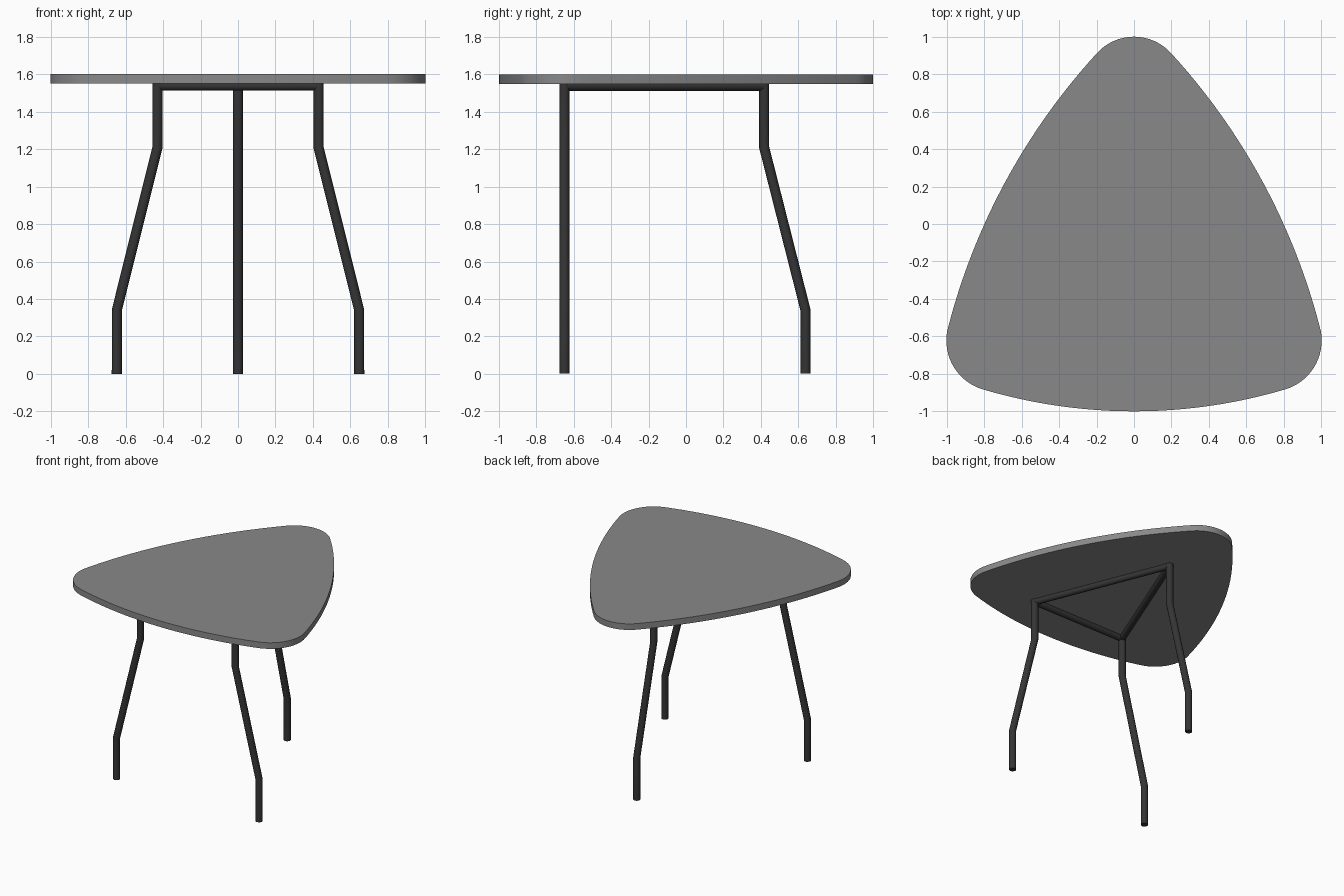
import bpy, bmesh, math
from mathutils import Vector

if "Cube" in bpy.data.objects:
    bpy.data.objects.remove(bpy.data.objects["Cube"])


def material(name, grey):
    m = bpy.data.materials.new(name)
    m.diffuse_color = (grey, grey, grey, 1)
    m.use_nodes = True
    m.node_tree.nodes["Principled BSDF"].inputs["Base Color"].default_value = m.diffuse_color
    return m


top_mat = material("grey_top", 0.25)
frame_mat = material("dark_metal", 0.035)


def arc(a, m, b, n):
    """Points on the circle from a through m to b, without b."""
    a, m, b = Vector(a), Vector(m), Vector(b)
    d = 2 * (a.x * (m.y - b.y) + m.x * (b.y - a.y) + b.x * (a.y - m.y))
    sa, sm, sb = a.dot(a), m.dot(m), b.dot(b)
    c = Vector(((sa * (m.y - b.y) + sm * (b.y - a.y) + sb * (a.y - m.y)) / d,
                (sa * (b.x - m.x) + sm * (a.x - b.x) + sb * (m.x - a.x)) / d))
    start = math.atan2(a.y - c.y, a.x - c.x)
    sweep = (math.atan2(b.y - c.y, b.x - c.x) - start) % (2 * math.pi) - 2 * math.pi
    r = (a - c).length
    return [(c.x + r * math.cos(start + sweep * i / n),
             c.y + r * math.sin(start + sweep * i / n)) for i in range(n)]


def smooth(ob):
    bpy.ops.object.select_all(action='DESELECT')
    ob.select_set(True)
    bpy.context.view_layer.objects.active = ob
    bpy.ops.object.shade_smooth_by_angle(angle=math.radians(30))


def tube(name, points, radius):
    """Round tube along straight segments, mitred at the bends."""
    cu = bpy.data.curves.new(name, 'CURVE')
    cu.dimensions = '3D'
    cu.bevel_depth = radius
    cu.bevel_resolution = 6
    cu.use_fill_caps = True
    sp = cu.splines.new('POLY')
    sp.points.add(len(points) - 1)
    for p, co in zip(sp.points, points):
        p.co = (*co, 1)
    ob = bpy.data.objects.new(name, cu)
    bpy.context.collection.objects.link(ob)
    bpy.ops.object.select_all(action='DESELECT')
    ob.select_set(True)
    bpy.context.view_layer.objects.active = ob
    bpy.ops.object.convert(target='MESH')
    ob = bpy.context.view_layer.objects.active
    ob.data.materials.clear()
    ob.data.materials.append(frame_mat)
    smooth(ob)
    return ob


# Table top: rounded triangle with bowed sides, clockwise from the back corner
outline = (arc((-0.2, 0.91), (0, 1), (0.2, 0.91), 16)
           + arc((0.2, 0.91), (0.69, 0.22), (0.997, -0.57), 24)
           + arc((0.997, -0.57), (0.96, -0.767), (0.8, -0.885), 16)
           + arc((0.8, -0.885), (0, -1), (-0.8, -0.885), 24)
           + arc((-0.8, -0.885), (-0.96, -0.767), (-0.997, -0.57), 16)
           + arc((-0.997, -0.57), (-0.69, 0.22), (-0.2, 0.91), 24))
bm = bmesh.new()
face = bm.faces.new([bm.verts.new((x, y, 1.55)) for x, y in outline])
ext = bmesh.ops.extrude_face_region(bm, geom=[face], use_keep_orig=True)
bmesh.ops.translate(bm, vec=(0, 0, 0.05),
                    verts=[v for v in ext['geom'] if isinstance(v, bmesh.types.BMVert)])
bmesh.ops.recalc_face_normals(bm, faces=bm.faces)
mesh = bpy.data.meshes.new("table_top")
bm.to_mesh(mesh)
bm.free()
top = bpy.data.objects.new("table_top", mesh)
bpy.context.collection.objects.link(top)
mesh.materials.append(top_mat)
smooth(top)

# Legs: vertical, splayed, vertical
feet = {
    "front_left_leg": ((-0.43, -0.65), (-0.647, -0.65)),
    "front_right_leg": ((0.43, -0.65), (0.647, -0.65)),
    "back_leg": ((0, 0.418), (0, 0.639)),
}
for name, (upper, lower) in feet.items():
    tube(name, [(*upper, 1.555), (*upper, 1.21), (*lower, 0.34), (*lower, 0)], 0.027)

# Triangular frame joining the leg tops
tops = [u for u, _ in feet.values()]
for i, name in enumerate(("front_rail", "right_rail", "left_rail")):
    tube(name, [(*tops[i], 1.538), (*tops[(i + 1) % 3], 1.538)], 0.026)
